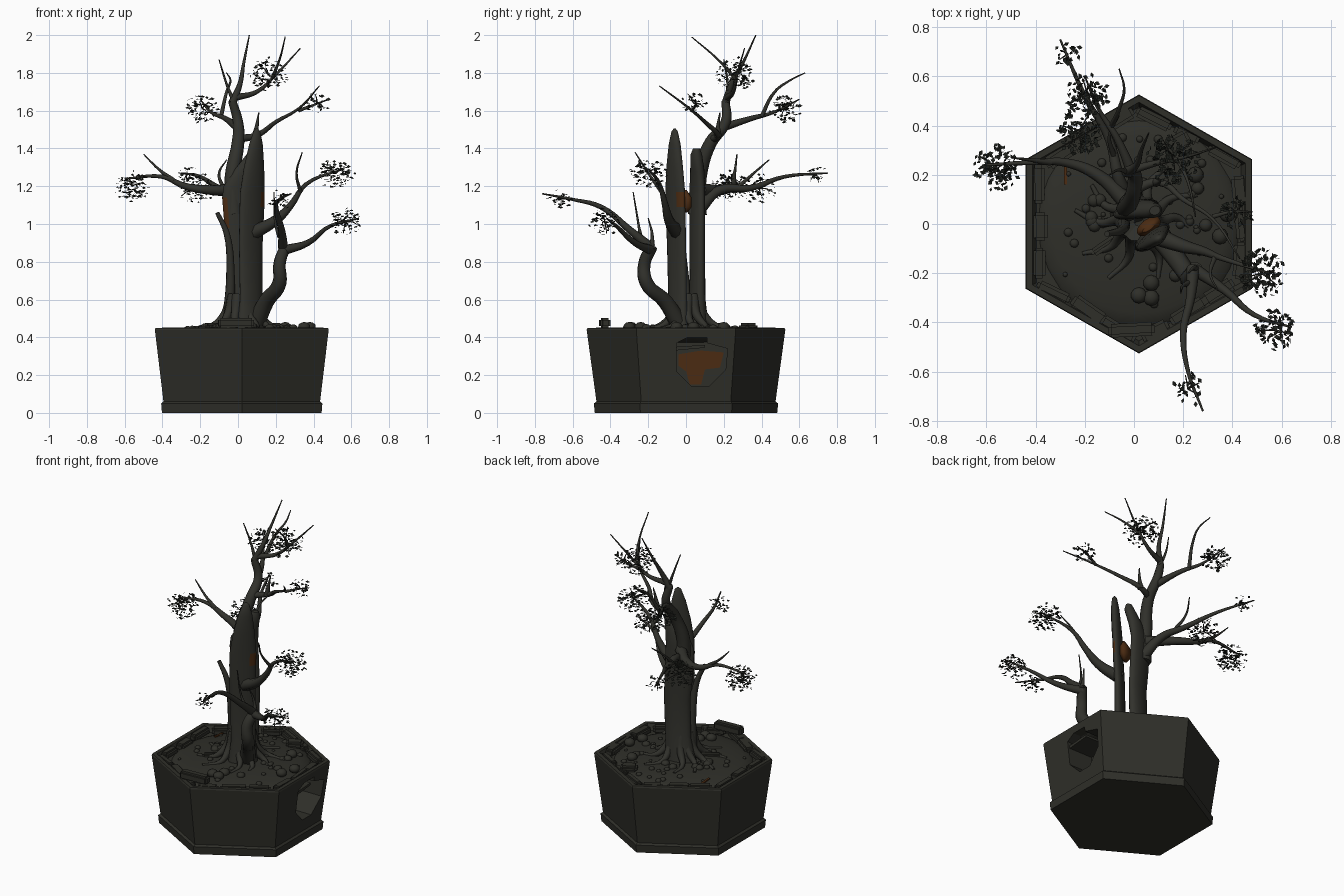
import bpy, bmesh, random
from math import sin, cos, pi, radians
from mathutils import Vector, Matrix

random.seed(4)
if "Cube" in bpy.data.objects:
    bpy.data.objects.remove(bpy.data.objects["Cube"], do_unlink=True)


def material(name, colour):
    m = bpy.data.materials.new(name)
    m.use_nodes = True
    m.diffuse_color = (*colour, 1)
    node = next(n for n in m.node_tree.nodes if n.type == 'BSDF_PRINCIPLED')
    node.inputs["Base Color"].default_value = (*colour, 1)
    node.inputs["Roughness"].default_value = .9
    return m


stone = material("dark stone", (.028, .028, .022))
bark = material("dark bark", (.031, .031, .025))
leaf = material("black green leaf", (.012, .014, .011))
rust = material("rust brown", (.07, .024, .006))


def activate(obj):
    bpy.ops.object.select_all(action='DESELECT')
    obj.select_set(True)
    bpy.context.view_layer.objects.active = obj


def finish(name, bm, *mats, angle=40):
    """Turn a bmesh into a shaded object."""
    bmesh.ops.recalc_face_normals(bm, faces=bm.faces)
    mesh = bpy.data.meshes.new(name)
    bm.to_mesh(mesh)
    bm.free()
    for m in mats:
        mesh.materials.append(m)
    obj = bpy.data.objects.new(name, mesh)
    bpy.context.collection.objects.link(obj)
    if angle:
        activate(obj)
        bpy.ops.object.shade_smooth_by_angle(angle=radians(angle))
    return obj


def loft(bm, rings):
    """Skin a stack of equal point rings and cap both ends."""
    loops = [[bm.verts.new(p) for p in ring] for ring in rings]
    for a, b in zip(loops, loops[1:]):
        for i in range(len(a)):
            j = (i + 1) % len(a)
            bm.faces.new((a[i], a[j], b[j], b[i]))
    bm.faces.new(loops[0][::-1])
    bm.faces.new(loops[-1])


def slab_x(name, outline, x0, x1, mat):
    """Extrude a (y, z) outline along x."""
    bm = bmesh.new()
    loft(bm, [[(x, y, z) for y, z in outline] for x in (x0, x1)])
    return finish(name, bm, mat, angle=0)


# Hexagonal pot with a foot band and a sunken top
POT_X = .02


def hexagon(r, z):
    return [(POT_X + 1.01 * r * sin(i * pi / 3), r * cos(i * pi / 3), z) for i in range(6)]


bm = bmesh.new()
loft(bm, [hexagon(r, z) for r, z in ((.483, 0), (.488, .05), (.474, .06),
                                     (.526, .44), (.522, .45), (.495, .45), (.475, .41))])
pot = finish("pot", bm, stone, angle=20)

# Broken patch in the left wall, with rust deep inside
cutter = slab_x("patch_cutter", ((-.05, .37), (.01, .4), (.11, .4), (.11, .37), (.22, .34),
                                 (.21, .23), (.12, .14), (.03, .14), (-.05, .22)), .285, .6, stone)
cutter.hide_render = True
cut = pot.modifiers.new("broken patch", 'BOOLEAN')
cut.object = cutter
cut.solver = 'EXACT'
activate(pot)
bpy.ops.object.modifier_apply(modifier=cut.name)
bpy.data.objects.remove(cutter, do_unlink=True)
slab_x("patch_rust", ((-.04, .31), (.08, .33), (.2, .32), (.18, .24), (.1, .23), (.08, .15),
                      (.02, .15), (0, .22), (-.04, .25)), .282, .29, rust)
slab_x("patch_bar", ((-.06, .33), (.1, .345), (.1, .36), (-.05, .35)), .28, .455, stone)

# Soil mound with a flat rusty chip on it
bm = bmesh.new()
bmesh.ops.create_uvsphere(bm, u_segments=28, v_segments=12, radius=1,
                          matrix=Matrix.Translation((POT_X, 0, .41)) @ Matrix.Diagonal((.41, .42, .05, 1)))
finish("soil", bm, stone)
slab_x("rusty_chip", ((.16, .435), (.24, .43), (.24, .438), (.16, .444)), -.285, -.272, rust)

# Pebbles on the soil
bm = bmesh.new()


def pebble(x, y, z, r):
    bmesh.ops.create_icosphere(bm, subdivisions=2, radius=r,
                               matrix=Matrix.Translation((x, y, z)) @ Matrix.Diagonal((1, 1, .8, 1)))


for i in range(50):
    a, d = random.uniform(0, 2 * pi), random.uniform(.14, .37)
    pebble(POT_X + d * cos(a), d * sin(a), .41 + .05 * (1 - (d / .42) ** 2) ** .5,
           random.choice((.01, .014, .018, .026)))
for x, y in ((.02, -.29), (.07, -.24), (.07, -.3), (.25, .2), (.35, -.05), (.38, .04)):
    pebble(x, y, .455, .033)
finish("pebbles", bm, stone)

# Bevelled stone chips lining the rim, and loose blocks lying on it
bm = bmesh.new()


def block(centre, size, turn):
    bmesh.ops.create_cube(bm, size=1, matrix=Matrix.Translation(centre)
                          @ Matrix.Rotation(turn, 4, 'Z') @ Matrix.Diagonal((*size, 1)))


for side in range(6):
    a = side * pi / 3
    for slot in (-.15, 0, .15):
        d, s = random.uniform(.4, .415), slot + random.uniform(-.015, .015)
        block((POT_X + d * cos(a) - s * sin(a), d * sin(a) + s * cos(a), .43),
              (random.uniform(.045, .065), random.uniform(.11, .17), .045), a + random.uniform(-.1, .1))
block((-.01, -.43, .475), (.19, .055, .055), .05)
block((.18, .33, .455), (.1, .07, .04), .5)
block((-.11, -.08, .455), (.15, .035, .04), .6)
bmesh.ops.bevel(bm, geom=bm.edges[:], offset=.012, segments=2, affect='EDGES')
finish("rim_stones", bm, stone)


# Split trunk: two upright flattened blades with rust scars
def blade(name, turn, rings, scar):
    bm = bmesh.new()
    c, s, n = cos(turn), sin(turn), 18
    stack = []
    for x, y, z, a, b in rings:
        ring = [(a * cos(t * 2 * pi / n), b * sin(t * 2 * pi / n)) for t in range(n)]
        stack.append([(x + c * u - s * v, y + s * u + c * v, z) for u, v in ring])
    loft(bm, stack)
    bm.normal_update()
    for f in bm.faces:
        f.material_index = int(scar(f.calc_center_median(), f.normal))
    return finish(name, bm, bark, rust, angle=60)


blade("front_trunk_blade", .65, ((.07, -.05, .42, .09, .05), (.07, -.045, .6, .072, .028),
      (.068, -.05, .9, .076, .028), (.074, -.057, 1.09, .08, .027), (.076, -.057, 1.17, .079, .027),
      (.085, -.06, 1.3, .064, .028), (.095, -.06, 1.42, .042, .024), (.1, -.06, 1.49, .02, .015),
      (.1, -.06, 1.505, .006, .005)),
      lambda p, n: 1.09 < p.z < 1.17 and p.x > .115 and n.x > .7)
blade("rear_trunk_blade", .3, ((-.01, .06, .42, .1, .06), (.015, .06, .6, .08, .038),
      (.022, .06, .85, .082, .034), (.012, .06, .98, .087, .034), (.002, .06, 1.14, .09, .034),
      (.005, .06, 1.2, .085, .034), (.035, .06, 1.28, .062, .035), (.08, .055, 1.37, .034, .03),
      (.085, .055, 1.4, .022, .018)),
      lambda p, n: .98 < p.z < 1.14 and p.x < -.045 and n.y < -.6)
# Rusty heartwood showing in the split
blade("heartwood", .6, ((.06, -.01, 1.06, .025, .012), (.06, -.01, 1.09, .055, .03),
      (.06, -.01, 1.14, .055, .03), (.06, -.015, 1.18, .03, .01)), lambda p, n: True)

# Limbs: smooth tapering tubes through a few points
wood = bpy.data.curves.new("limbs", 'CURVE')
wood.dimensions = '3D'
wood.bevel_depth = 1
wood.bevel_resolution = 2
wood.resolution_u = 5
wood.use_fill_caps = True
wood.materials.append(bark)


def limb(r0, r1, *points):
    sp = wood.splines.new('BEZIER')
    sp.bezier_points.add(len(points) - 1)
    for i, (bp, p) in enumerate(zip(sp.bezier_points, points)):
        bp.co = p
        bp.radius = r0 + (r1 - r0) * (i / (len(points) - 1)) ** .75
        bp.handle_left_type = bp.handle_right_type = 'AUTO'


# Main leader and its crown
limb(.05, .022, (-.02, .06, 1.05), (-.03, .07, 1.25), (0, .13, 1.43), (0, .21, 1.54), (-.03, .21, 1.65))
limb(.022, .003, (-.03, .21, 1.64), (.01, .24, 1.74), (.03, .3, 1.85), (.06, .37, 2))
limb(.018, .003, (-.01, .22, 1.67), (.1, .25, 1.7), (.2, .27, 1.79), (.33, .31, 1.93))
limb(.01, .003, (.18, .26, 1.77), (.22, .17, 1.87), (.25, .03, 1.99))
limb(.012, .003, (-.02, .21, 1.64), (-.06, .22, 1.74), (-.1, .2, 1.87))
# Upper left limb and stub
limb(.022, .003, (0, .14, 1.45), (.1, .17, 1.47), (.2, .1, 1.54), (.32, .02, 1.61), (.43, -.14, 1.73))
limb(.01, .003, (.32, .03, 1.6), (.4, .05, 1.63), (.48, .05, 1.66))
limb(.02, .003, (.09, .17, 1.46), (.1, .17, 1.52), (.11, .18, 1.59))
# Upper back limb
limb(.023, .003, (0, .19, 1.51), (-.07, .35, 1.56), (-.14, .46, 1.59), (-.2, .6, 1.66))
limb(.012, .003, (-.09, .4, 1.57), (-.06, .47, 1.7), (-.04, .55, 1.76), (-.06, .63, 1.8))
# Right limb
limb(.036, .005, (-.02, .08, 1.18), (-.15, .2, 1.18), (-.28, .25, 1.2), (-.4, .25, 1.25), (-.6, .24, 1.24))
limb(.013, .003, (-.34, .25, 1.23), (-.42, .26, 1.29), (-.5, .27, 1.37))
# Lower back limb
limb(.036, .004, (-.01, .07, 1.08), (-.06, .18, 1.18), (-.1, .34, 1.19), (-.2, .52, 1.25), (-.3, .75, 1.27))
limb(.012, .003, (-.08, .27, 1.19), (-.1, .36, 1.27), (-.06, .44, 1.34))
# Left limb
limb(.04, .004, (.07, -.04, .95), (.2, -.09, 1.02), (.28, -.11, 1.1), (.36, -.14, 1.21), (.55, -.2, 1.29))
limb(.011, .003, (.33, -.13, 1.17), (.31, -.2, 1.27), (.34, -.27, 1.38))
# Low side trunk and its two arms
limb(.048, .03, (.09, -.03, .46), (.15, -.11, .59), (.22, -.21, .69), (.22, -.22, .79), (.25, -.18, .88))
limb(.027, .004, (.24, -.18, .87), (.23, -.3, .97), (.2, -.45, 1.09), (.22, -.6, 1.13), (.28, -.76, 1.16))
limb(.027, .004, (.24, -.18, .86), (.37, -.27, .9), (.49, -.37, .99), (.64, -.42, 1.03))
limb(.012, .003, (.22, -.24, .93), (.2, -.25, .99), (.19, -.28, 1.17))
limb(.014, .003, (.25, -.18, .88), (.24, -.18, .95), (.22, -.2, 1.03))
# Dead spur on the right of the trunk
limb(.032, .012, (-.05, .01, .5), (-.04, -.01, .75), (-.06, -.03, .95), (-.11, -.04, 1.06))
# Roots fanning over the soil
for i in range(10):
    a = i * pi / 5 + random.uniform(-.2, .2)
    reach = random.uniform(.2, .27)
    limb(.036, .008, *[(.02 + d * cos(a + w), .01 + d * sin(a + w), z) for d, w, z in
                       ((.05, 0, .62), (.09, 0, .52), (.16, .1, .46), (reach, -.1, .45))])

# Foliage: loose clusters of tiny leaf plates on fine twigs
leaves = bmesh.new()


def cluster(x, y, z, spread, count):
    heart = Vector((x, y, z))

    def scatter():
        v = Vector([random.gauss(0, 1) for _ in range(3)]).normalized()
        v *= spread * random.uniform(.05, 1) ** .45
        v.z *= .85
        return heart + v

    for _ in range(4):
        tip = scatter()
        limb(.004, .002, heart, (heart + tip) / 2 + Vector((0, 0, .008)), tip)
    for _ in range(count):
        turn = Matrix.Rotation(random.uniform(0, 2 * pi), 3, 'Z') @ Matrix.Rotation(random.gauss(0, .8), 3, 'X')
        size, p = random.uniform(.009, .014), scatter()
        leaves.faces.new([leaves.verts.new(p + turn @ Vector(q) * size)
                          for q in ((-1, 0, 0), (0, -.7, .1), (1, 0, 0), (0, .7, .1))])


cluster(.16, .26, 1.79, .11, 150)
cluster(.42, .04, 1.64, .07, 40)
cluster(-.19, .53, 1.61, .09, 120)
cluster(-.56, .23, 1.2, .1, 150)
cluster(-.22, .38, 1.19, .1, 120)
cluster(-.27, .69, 1.26, .06, 25)
cluster(.52, -.2, 1.27, .1, 140)
cluster(.57, -.43, 1.01, .085, 95)
cluster(.22, -.67, 1.13, .07, 35)
finish("leaves", leaves, leaf, angle=0)

limbs = bpy.data.objects.new("limbs_and_roots", wood)
bpy.context.collection.objects.link(limbs)
activate(limbs)
bpy.ops.object.convert(target='MESH')
bpy.ops.object.shade_smooth_by_angle(angle=radians(60))
